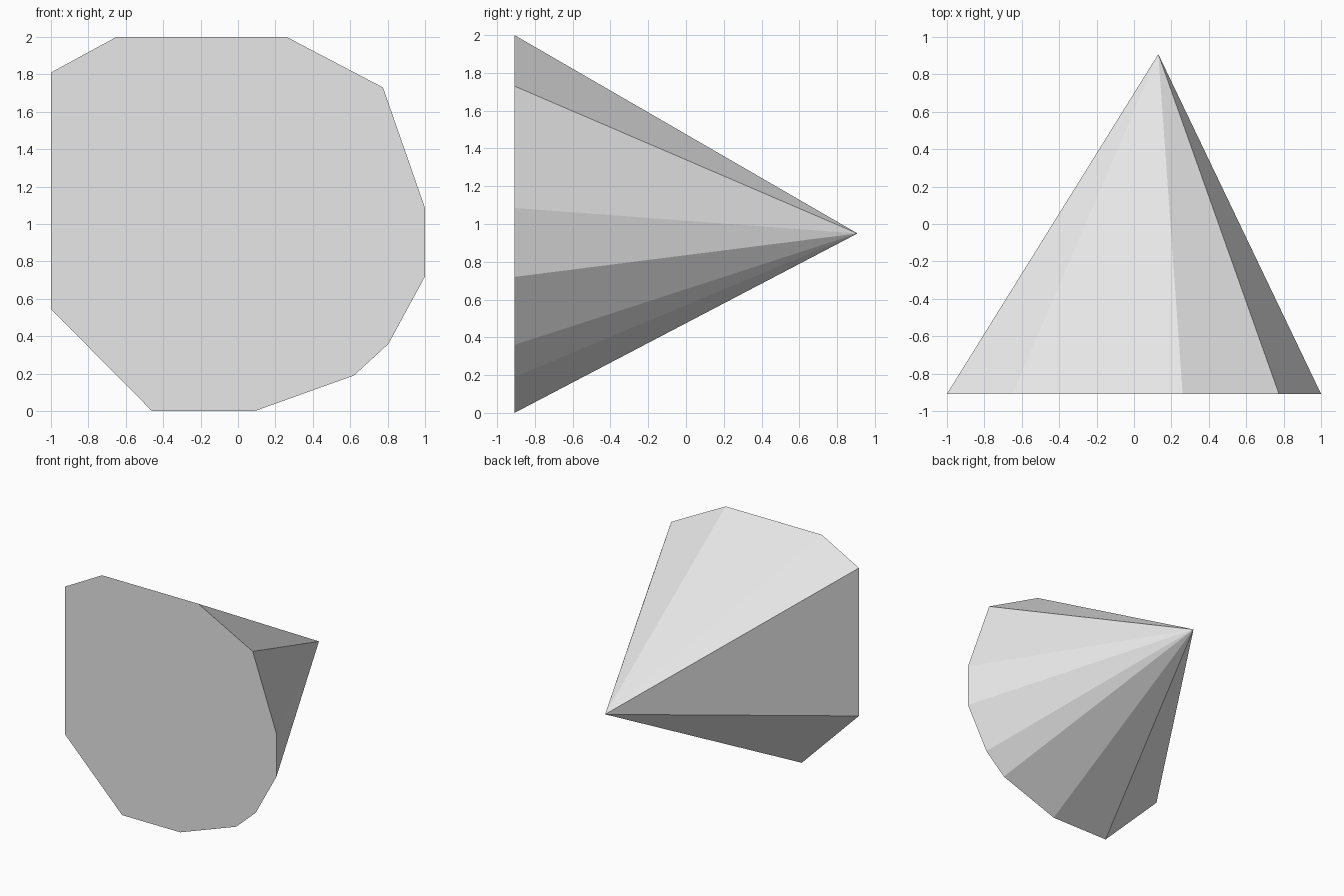
import bpy
import bmesh

cube = bpy.data.objects.get("Cube")
if cube:
    bpy.data.objects.remove(cube, do_unlink=True)


def make_material(name, colour):
    mat = bpy.data.materials.new(name)
    mat.use_nodes = True
    mat.diffuse_color = colour
    mat.node_tree.nodes["Principled BSDF"].inputs["Base Color"].default_value = colour
    return mat


def make_pyramid(name, outline, base_y, apex, mat):
    """Flat polygon base in the xz plane, joined to a single apex."""
    bm = bmesh.new()
    ring = [bm.verts.new((x, base_y, z)) for x, z in outline]
    tip = bm.verts.new(apex)
    bm.faces.new(ring)
    for i, vert in enumerate(ring):
        bm.faces.new((vert, tip, ring[(i + 1) % len(ring)]))
    bmesh.ops.recalc_face_normals(bm, faces=bm.faces)
    mesh = bpy.data.meshes.new(name)
    bm.to_mesh(mesh)
    bm.free()
    mesh.materials.append(mat)
    obj = bpy.data.objects.new(name, mesh)
    bpy.context.collection.objects.link(obj)
    return obj


# Irregular eleven-sided front face, clockwise from the upper left corner
front_outline = [
    (-1, 1.81), (-0.65, 2), (0.26, 2), (0.775, 1.73), (1, 1.085), (1, 0.72),
    (0.805, 0.36), (0.62, 0.19), (0.09, 0), (-0.46, 0), (-1, 0.545),
]

# Faceted body tapering back to one point
light_grey = make_material("light grey", (0.8, 0.8, 0.8, 1))
make_pyramid("faceted_cone", front_outline, -0.908, (0.13, 0.908, 0.95), light_grey)
